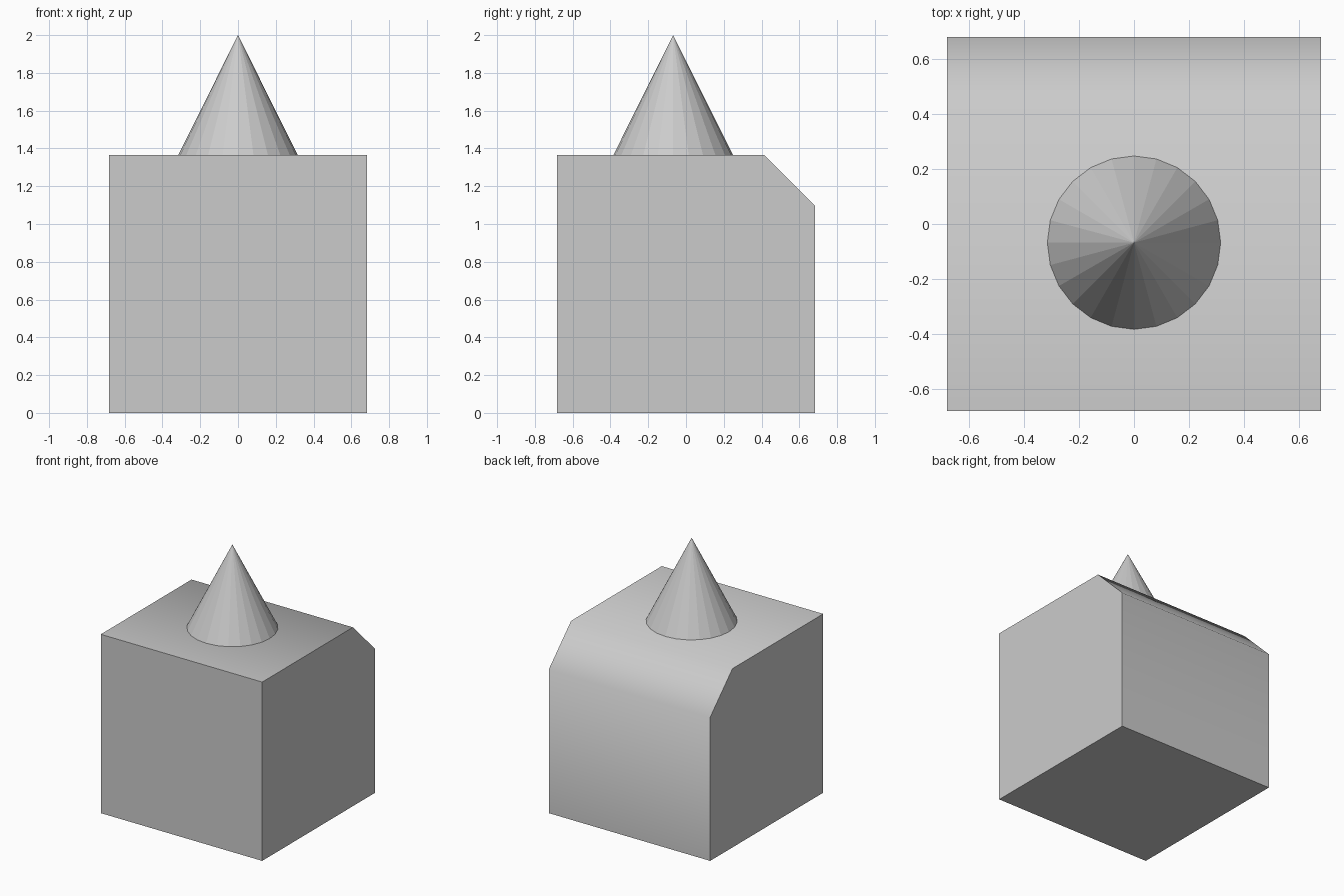
import bpy, bmesh, math

if "Cube" in bpy.data.objects:
    bpy.data.objects.remove(bpy.data.objects["Cube"])

HALF, TOP = 0.682, 1.366


def add_object(name, bm):
    mesh = bpy.data.meshes.new(name)
    bmesh.ops.recalc_face_normals(bm, faces=bm.faces)
    bm.to_mesh(mesh)
    bm.free()
    obj = bpy.data.objects.new(name, mesh)
    bpy.context.collection.objects.link(obj)
    return obj


# Block: side profile (y, z) with a sloped back top edge, extruded along x
profile = [(-HALF, 0), (HALF, 0), (HALF, 1.098), (0.413, TOP), (-HALF, TOP)]
bm = bmesh.new()
side = bm.faces.new([bm.verts.new((-HALF, y, z)) for y, z in profile])
ext = bmesh.ops.extrude_face_region(bm, geom=[side], use_keep_orig=True)
new_verts = [g for g in ext["geom"] if isinstance(g, bmesh.types.BMVert)]
bmesh.ops.translate(bm, verts=new_verts, vec=(2 * HALF, 0, 0))
block = add_object("block", bm)

# Soft shading across the slope, sharp corners elsewhere
bpy.context.view_layer.objects.active = block
block.select_set(True)
bpy.ops.object.shade_smooth_by_angle(angle=math.radians(60))

# Faceted cone standing on the flat top
bm = bmesh.new()
bmesh.ops.create_cone(bm, cap_ends=True, segments=24, radius1=0.316,
                      radius2=0, depth=2 - TOP)
bmesh.ops.remove_doubles(bm, verts=bm.verts, dist=0.0001)
cone = add_object("cone", bm)
cone.location = (0, -0.068, (2 + TOP) / 2)
